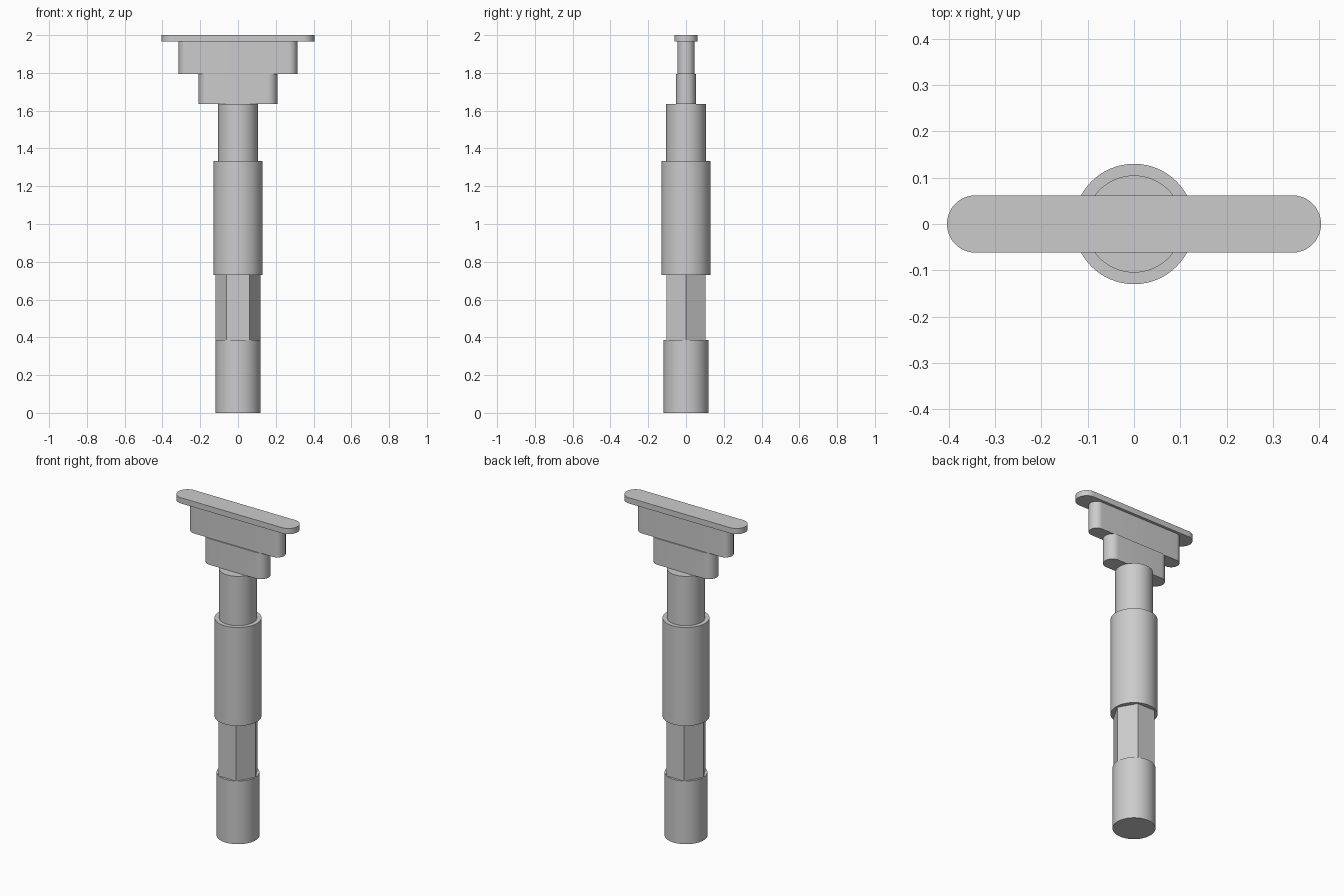
import bpy, bmesh
from math import cos, sin, pi, radians

if "Cube" in bpy.data.objects:
    bpy.data.objects.remove(bpy.data.objects["Cube"], do_unlink=True)

grey = bpy.data.materials.new("plain grey")
grey.use_nodes = True
COLOUR = (0.6, 0.6, 0.6, 1)
grey.diffuse_color = COLOUR
grey.node_tree.nodes["Principled BSDF"].inputs["Base Color"].default_value = COLOUR


def extrude(name, outline, bottom, top, smooth=True):
    """Extrude a closed outline from bottom to top."""
    bm = bmesh.new()
    base = bm.faces.new([bm.verts.new((x, y, bottom)) for x, y in outline])
    side = bmesh.ops.extrude_face_region(bm, geom=[base], use_keep_orig=True)
    verts = [g for g in side["geom"] if isinstance(g, bmesh.types.BMVert)]
    bmesh.ops.translate(bm, verts=verts, vec=(0, 0, top - bottom))
    bmesh.ops.recalc_face_normals(bm, faces=bm.faces)
    mesh = bpy.data.meshes.new(name)
    bm.to_mesh(mesh)
    bm.free()
    mesh.materials.append(grey)
    obj = bpy.data.objects.new(name, mesh)
    bpy.context.collection.objects.link(obj)
    if smooth:
        bpy.ops.object.select_all(action="DESELECT")
        obj.select_set(True)
        bpy.context.view_layer.objects.active = obj
        bpy.ops.object.shade_smooth_by_angle(angle=radians(30))
    return obj


def circle(radius, sides=64):
    return [(radius * cos(2 * pi * i / sides), radius * sin(2 * pi * i / sides))
            for i in range(sides)]


def slot(half_length, radius, steps=24):
    """Straight-sided outline with half-round ends."""
    points = []
    for start, centre in ((-pi / 2, half_length - radius), (pi / 2, radius - half_length)):
        for i in range(steps + 1):
            a = start + pi * i / steps
            points.append((centre + radius * cos(a), radius * sin(a)))
    return points


# Shaft, from the floor up
extrude("base_cylinder", circle(0.119), 0, 0.387)
extrude("hexagonal_section", circle(0.12, 6), 0.387, 0.73, smooth=False)
extrude("sleeve", circle(0.13), 0.73, 1.333)
extrude("neck", circle(0.105), 1.333, 1.635)

# Stepped blade and its cap
extrude("lower_blade", slot(0.208, 0.052), 1.635, 1.795)
extrude("upper_blade", slot(0.314, 0.045), 1.795, 1.965)
extrude("top_cap", slot(0.404, 0.062), 1.965, 2)
